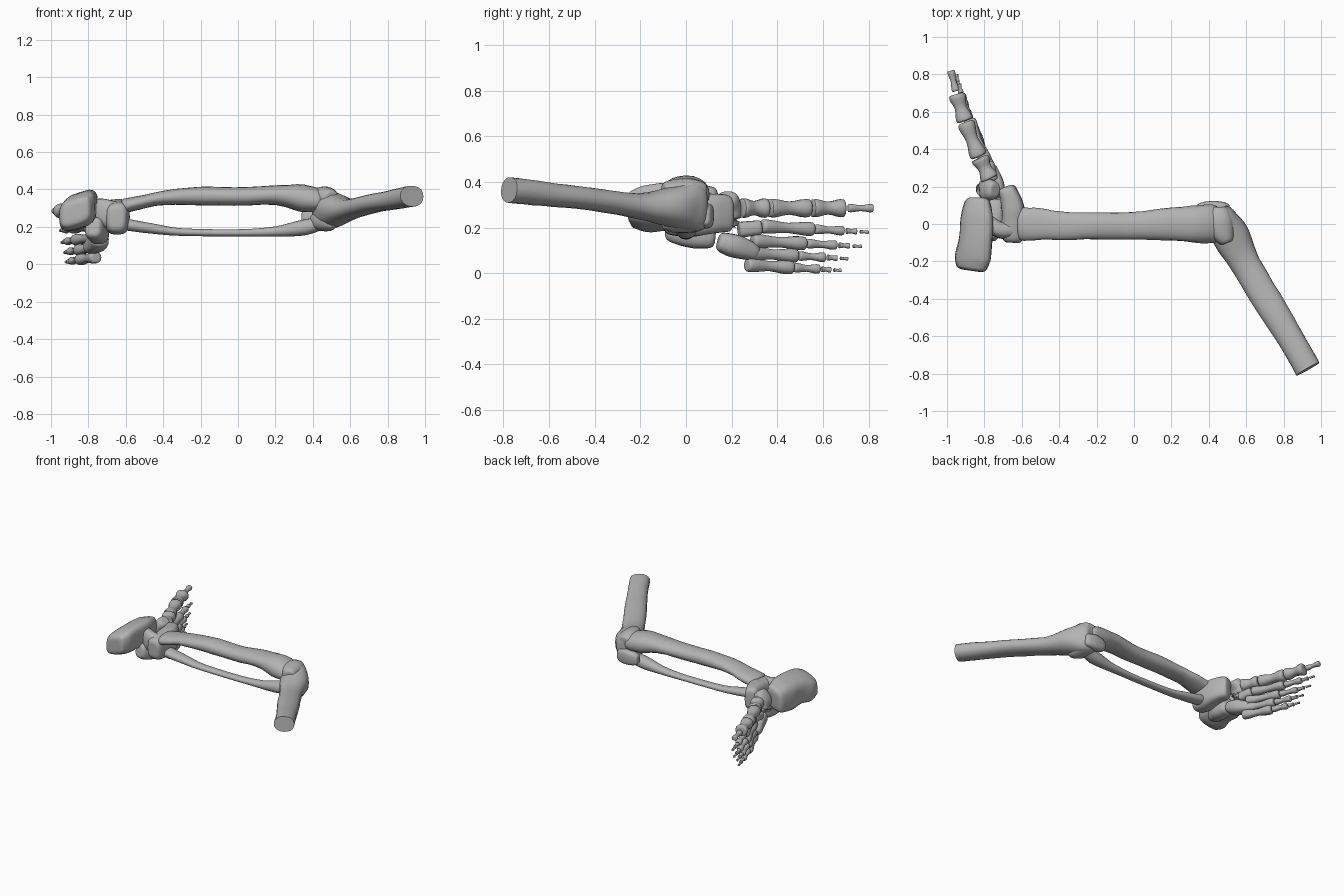
import bpy, bmesh, math
from mathutils import Vector, noise

cube = bpy.data.objects.get("Cube")
if cube:
    bpy.data.objects.remove(cube, do_unlink=True)

bone_grey = bpy.data.materials.new("bone_grey")
bone_grey.use_nodes = True
colour = (.45, .45, .45, 1)
bone_grey.diffuse_color = colour
bone_grey.node_tree.nodes["Principled BSDF"].inputs["Base Color"].default_value = colour


def sample(stations, t):
    """Smooth interpolation through the stations, t from 0 to 1."""
    last = len(stations) - 1
    i = min(int(t * last), last - 1)
    f = t * last - i
    b, c = stations[i], stations[i + 1]
    a = stations[max(i - 1, 0)]
    d = stations[min(i + 2, last)]
    return [q + f / 2 * (r - p + f * (2 * p - 5 * q + 4 * r - s + f * (3 * (q - r) + s - p)))
            for p, q, r, s in zip(a, b, c, d)]


def bone(name, stations, round_start=.1, round_end=.1, power=2.2, lean=0,
         bump=.05, sides=20, rings=28):
    """Loft of oval sections (x, y, z, half width, half height) with rounded ends."""
    bm = bmesh.new()
    loops = []
    for k in range(rings + 1):
        t = (1 - math.cos(math.pi * k / rings)) / 2
        x, y, z, w, h = sample(stations, t)
        before = Vector(sample(stations, max(t - .02, 0))[:3])
        after = Vector(sample(stations, min(t + .02, 1))[:3])
        along = (after - before).normalized()
        side = along.cross(Vector((0, 0, 1))).normalized()
        up = side.cross(along)
        scale = 1
        for u, cap in ((t, round_start), (1 - t, round_end)):
            if u < cap:
                scale *= .5 + .5 * math.sqrt(1 - (1 - u / cap) ** 2)
        loop = []
        for j in range(sides):
            angle = math.tau * j / sides
            ca, sa = math.cos(angle), math.sin(angle)
            px = math.copysign(abs(ca) ** (2 / power), ca) * w * scale
            pz = math.copysign(abs(sa) ** (2 / power), sa) * h * scale
            pos = Vector((x, y, z)) + side * px + up * (pz + lean * px)
            rough = 1 + bump * noise.noise(pos * 14)
            centre = Vector((x, y, z))
            loop.append(bm.verts.new(centre + (pos - centre) * rough))
        loops.append(loop)
    for one, two in zip(loops, loops[1:]):
        for j in range(sides):
            n = (j + 1) % sides
            bm.faces.new((one[j], one[n], two[n], two[j]))
    bm.faces.new(loops[0][::-1])
    bm.faces.new(loops[-1])
    bmesh.ops.recalc_face_normals(bm, faces=bm.faces)
    mesh = bpy.data.meshes.new(name)
    bm.to_mesh(mesh)
    bm.free()
    mesh.materials.append(bone_grey)
    obj = bpy.data.objects.new(name, mesh)
    bpy.context.collection.objects.link(obj)
    bpy.ops.object.select_all(action="DESELECT")
    obj.select_set(True)
    bpy.context.view_layer.objects.active = obj
    bpy.ops.object.shade_smooth_by_angle(angle=math.radians(40))
    return obj


# Thigh bone with a flat cut end and a flared knee end
bone("femur", [(.93, -.775, .365, .07, .056), (.83, -.6, .345, .072, .053),
               (.72, -.42, .325, .078, .05), (.6, -.22, .295, .08, .055),
               (.52, -.07, .29, .1, .088), (.475, .02, .29, .085, .11),
               (.46, .09, .29, .06, .1)], round_start=0)
for label, z in (("medial", .355), ("lateral", .235)):
    bone(label + "_condyle", [(.5, -.1, z, .05, .055), (.46, 0, z, .075, .06),
                              (.46, .09, z, .055, .05)], .4, .4)
bone("kneecap", [(.51, .08, .25, .03, .045), (.43, .085, .25, .038, .055),
                 (.34, .085, .25, .028, .04)], .25, .25, power=3)

# Shin bones
bone("tibia", [(.46, 0, .335, .1, .06), (.35, 0, .353, .1, .073),
               (.2, 0, .37, .088, .052), (0, -.01, .362, .074, .049),
               (-.2, -.01, .365, .072, .05), (-.4, -.01, .355, .076, .038),
               (-.5, 0, .335, .085, .035), (-.62, 0, .31, .09, .04)], .06, .04)
bone("fibula", [(.45, .01, .22, .05, .035), (.34, 0, .195, .048, .042),
                (.2, 0, .175, .034, .027), (0, 0, .168, .03, .019),
                (-.3, 0, .172, .032, .02), (-.45, 0, .19, .042, .027),
                (-.62, 0, .215, .05, .033)], .06, .06)

# Ankle and heel
bone("talus", [(-.65, -.1, .25, .055, .075), (-.645, 0, .25, .065, .09),
               (-.65, .1, .26, .06, .09), (-.685, .2, .26, .045, .08)],
     .15, .1, power=3.2)
bone("talus_neck", [(-.64, -.03, .25, .05, .08), (-.72, -.03, .28, .045, .07),
                    (-.79, .02, .28, .04, .06)], power=2.6)
bone("heel", [(-.87, -.25, .28, .075, .065), (-.86, -.18, .28, .095, .09),
              (-.845, -.07, .29, .09, .095), (-.84, .04, .285, .085, .1),
              (-.835, .14, .28, .06, .085)], .08, .08, power=3.4, lean=.3)
bone("heel_lateral_process", [(-.78, -.08, .2, .05, .06), (-.745, .03, .18, .055, .07),
                              (-.745, .13, .17, .05, .06)], .25, .2, power=2.8)

# Midfoot blocks
bone("navicular", [(-.74, .18, .34, .045, .04), (-.785, .185, .28, .06, .04),
                   (-.79, .185, .2, .05, .035)], .25, .25, power=2.6)
bone("cuboid", [(-.74, .14, .14, .05, .04), (-.75, .21, .12, .055, .05),
                (-.79, .31, .085, .05, .035)], .2, .2, power=2.6)
bone("middle_cuneiform", [(-.77, .23, .19, .045, .035), (-.79, .33, .2, .04, .032)],
     .2, .2, power=2.8)


def foot_x(y):
    d = y - .25
    return -.775 - d / 2 + d * d / 4


def toe_bone(name, start, end, z, drop, size, shift):
    """Small bone with knobbed ends and a narrow shaft."""
    stations = []
    for f, s in ((0, .95), (.15, 1), (.5, .72), (.85, 1), (1, .9)):
        y = start + (end - start) * f
        stations.append((foot_x(y) + shift, y, z - drop * f, size * s * 1.12, size * s))
    bone(name, stations, .1, .1, sides=14, rings=16)


# Great toe ray
for part, start, end, size in (("medial_cuneiform", .24, .355, .043),
                               ("first_metatarsal", .36, .545, .041),
                               ("great_toe_base", .55, .695, .04),
                               ("great_toe_tip", .71, .82, .018)):
    toe_bone(part, start, end, .285, 0, size, 0)

# Four lesser rays, each a metatarsal and three toe bones
parts = (("metatarsal", 0, .49, .031), ("toe_base", .5, .77, .021),
         ("toe_middle", .79, .89, .013), ("toe_tip", .92, 1, .008))
rays = (("second", .33, .8, .205), ("third", .29, .77, .142),
        ("fourth", .275, .71, .088), ("fifth", .265, .68, .037))
for ray, first, last, z in rays:
    for part, a, b, size in parts:
        reach = last - first
        toe_bone(ray + "_" + part, first + reach * a, first + reach * b,
                 z - .025 * a, .025 * (b - a), size, .025)
